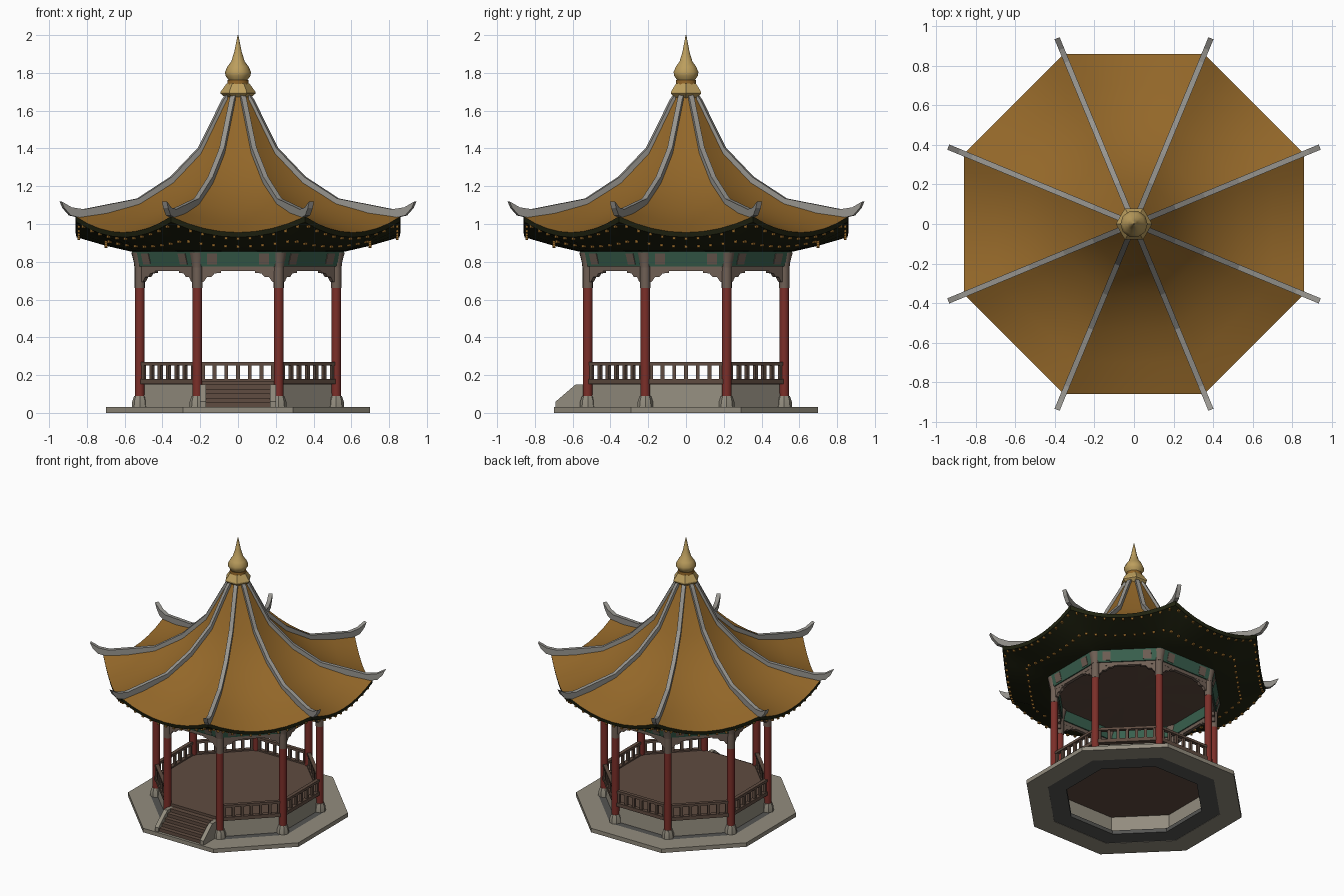
import bpy, bmesh, math
from mathutils import Matrix, Vector

if "Cube" in bpy.data.objects:
    bpy.data.objects.remove(bpy.data.objects["Cube"])

A8 = math.radians(22.5)
T, C = math.tan(A8), math.cos(A8)
SIDES = [Matrix.Rotation(k * math.pi / 4, 4, 'Z') for k in range(8)]   # local -y = outward
CORNERS = [Matrix.Rotation(A8 + k * math.pi / 4, 4, 'Z') for k in range(8)]  # local x = outward


def mat(name, r, g, b):
    m = bpy.data.materials.new(name)
    m.diffuse_color = (r, g, b, 1)
    m.use_nodes = True
    m.node_tree.nodes["Principled BSDF"].inputs["Base Color"].default_value = m.diffuse_color
    return m


ROOF = mat("amber_tile", .29, .135, .022)
RIDGE = mat("ridge_grey", .31, .30, .275)
GOLD = mat("pale_gold", .50, .34, .11)
DARK = mat("dark_soffit", .014, .016, .005)
RED = mat("column_red", .20, .028, .022)
GREEN = mat("beam_green", .04, .115, .075)
TAUPE = mat("carved_taupe", .16, .115, .09)
WOOD = mat("brown_wood", .115, .072, .052)
STONE = mat("warm_stone", .29, .265, .21)
SHADE = mat("dark_stone", .09, .09, .085)


def finish(name, bm, mats, smooth=None):
    bmesh.ops.remove_doubles(bm, verts=bm.verts, dist=1e-5)
    bmesh.ops.recalc_face_normals(bm, faces=bm.faces)
    me = bpy.data.meshes.new(name)
    bm.to_mesh(me)
    bm.free()
    for m in mats:
        me.materials.append(m)
    ob = bpy.data.objects.new(name, me)
    bpy.context.collection.objects.link(ob)
    if smooth:
        bpy.ops.object.select_all(action='DESELECT')
        ob.select_set(True)
        bpy.context.view_layer.objects.active = ob
        bpy.ops.object.shade_smooth_by_angle(angle=math.radians(smooth))
    return ob


def box(bm, M, c, s):
    bmesh.ops.create_cube(bm, size=1, matrix=M @ Matrix.Translation(c) @ Matrix.Diagonal((*s, 1)))


def prism(bm, M, pts, axis, lo, hi):
    """Extrude a 2D outline along axis 'x' (outline is y,z) or 'y' (outline is x,z)."""
    def P(p, d):
        return M @ Vector((d, p[0], p[1]) if axis == 'x' else (p[0], d, p[1]))
    a = [bm.verts.new(P(p, lo)) for p in pts]
    b = [bm.verts.new(P(p, hi)) for p in pts]
    n = len(pts)
    bm.faces.new(a)
    bm.faces.new(b[::-1])
    for i in range(n):
        j = (i + 1) % n
        bm.faces.new((a[i], b[i], b[j], a[j]))


def lathe(bm, prof, n, phase=0.0, closed=False, M=Matrix()):
    """Revolve (radius, z) points in n flat sides; cap the ends unless closed."""
    rings = [[bm.verts.new(M @ Vector((r * math.cos(phase + i * math.tau / n),
                                       r * math.sin(phase + i * math.tau / n), z)))
              for i in range(n)] for r, z in prof]
    for a, b in zip(rings, rings[1:] + ([rings[0]] if closed else [])):
        for i in range(n):
            bm.faces.new((a[i], a[(i + 1) % n], b[(i + 1) % n], b[i]))
    if not closed:
        bm.faces.new(rings[0])
        bm.faces.new(rings[-1])


def octa(name, prof, mats, closed=True):
    bm = bmesh.new()
    lathe(bm, [(a / C, z) for a, z in prof], 8, A8, closed)
    return finish(name, bm, mats)


# --- stone base, wall and floor
octa("base_slab", [(.56, 0), (.70, 0), (.70, .03), (.56, .03)], [STONE])
octa("inner_footing", [(.44, .002), (.56, .002), (.56, .03), (.44, .03)], [SHADE])
octa("plinth_wall", [(.47, .03), (.515, .03), (.505, .15), (.47, .15)], [STONE])
octa("floor", [(.515, .15), (.515, .17)], [WOOD], closed=False)

# --- front stairs with stone cheeks
bm = bmesh.new()
for i in range(5):
    h = .055 + i * .024
    box(bm, Matrix(), (0, -.595 + i * .016, .03 + (h - .03) / 2), (.34, .17 - i * .032, h - .03))
finish("stairs", bm, [WOOD])
bm = bmesh.new()
cheek = [(-.69, .03), (-.69, .06), (-.585, .15), (-.50, .15), (-.50, .03)]
for s in (-1, 1):
    prism(bm, Matrix(), cheek, 'x', s * .17, s * .2)
finish("stair_cheeks", bm, [STONE])

# --- columns with stone feet and carved heads
R = .563
parts = [("column_feet", [(.042, .03), (.040, .06), (.030, .09)], STONE),
         ("columns", [(.026, .09), (.026, .66)], RED),
         ("column_heads", [(.027, .66), (.027, .79)], TAUPE),
         ("column_capitals", [(.028, .77), (.032, .80), (.045, .85)], TAUPE)]
for name, prof, m in parts:
    bm = bmesh.new()
    for M in CORNERS:
        lathe(bm, prof, 8 if m == STONE else 12, A8, M=M @ Matrix.Translation((R, 0, 0)))
    finish(name, bm, [m], 35)

# --- beams, painted end plates, spandrel brackets
octa("lower_beam", [(.508, .75), (.532, .75), (.532, .775), (.508, .775)], [TAUPE])
octa("green_beam", [(.50, .775), (.54, .775), (.562, .855), (.50, .855)], [GREEN])
bm = bmesh.new()
for M in SIDES:
    for s in (-1, 1):
        prism(bm, M, [(-.538, .785), (-.545, .785), (-.563, .843), (-.555, .843)], 'x', s * .11, s * .165)
finish("painted_beam_plates", bm, [TAUPE])
bm = bmesh.new()
spandrel = [(.205, .755), (.09, .755), (.09, .742), (.125, .738), (.14, .72), (.165, .718), (.18, .695), (.205, .69)]
for M in SIDES:
    for s in (-1, 1):
        prism(bm, M, [(s * x, z) for x, z in spandrel], 'y', -.531, -.509)
finish("spandrel_brackets", bm, [TAUPE])

# --- railings on every side but the front
bm = bmesh.new()
for M in SIDES[1:]:
    box(bm, M, (0, -.52, .167), (.41, .03, .026))
    box(bm, M, (0, -.52, .26), (.41, .026, .018))
    for i in range(-3, 4):
        box(bm, M, (i * .062, -.52, .215), (.02, .018, .08))
finish("railings", bm, [WOOD])

# --- roof: one closed skin, rows of (apothem, z at the corners, sag at mid side)
rows = [(0, 1.70, 0), (.05, 1.69, 0), (.08, 1.635, 0), (.206, 1.375, .005), (.354, 1.22, .014),
        (.53, 1.11, .03), (.70, 1.063, .056), (.86, 1.04, .085),
        (.855, 1.01, .08), (.70, .915, .03), (.57, .86, .005), (.50, .855, 0), (0, .855, 0)]
N = 8
bm = bmesh.new()
for M in SIDES:
    grid = []
    for a, z, sag in rows:
        us = [-1 + 2 * j / N for j in range(N + 1)]
        grid.append([bm.verts.new(M @ Vector((u * a * T, -a, z - sag * (1 - u * u)))) for u in us])
    for i in range(len(rows) - 1):
        for j in range(N):
            f = bm.faces.new((grid[i][j], grid[i + 1][j], grid[i + 1][j + 1], grid[i][j + 1]))
            f.material_index = 0 if i < 7 else 1 if i < 11 else 2
finish("roof", bm, [ROOF, DARK, WOOD], 32)

# --- rafter ends: two rows of small blocks under the eaves
bm = bmesh.new()
for M in SIDES:
    for a, z, sag, n, s in ((.843, 1.002, .08, 11, .015), (.70, .912, .03, 9, .016)):
        for i in range(n):
            u = -.9 + 1.8 * i / (n - 1)
            box(bm, M, (u * a * T, -a, z - sag * (1 - u * u)), (s, s, s))
finish("rafter_ends", bm, [ROOF])

# --- hip ridges with upturned tips
top = [(.06, 1.69), (.08, 1.66), (.206, 1.405), (.354, 1.25), (.53, 1.135), (.82, 1.078), (.885, 1.088), (.94, 1.12)]
low = [(.925, 1.085), (.89, 1.045), (.82, 1.03), (.53, 1.095), (.345, 1.205), (.195, 1.365), (.06, 1.62)]
bm = bmesh.new()
for M in CORNERS:
    up = [[bm.verts.new(M @ Vector((x / C, s * .014, z))) for x, z in top + low] for s in (-1, 1)]
    n = len(up[0])
    for side in up:
        bm.faces.new(side)
    for i in range(n):
        j = (i + 1) % n
        bm.faces.new((up[0][i], up[0][j], up[1][j], up[1][i]))
finish("hip_ridges", bm, [RIDGE])

# --- finial
bm = bmesh.new()
lathe(bm, [(.055, 1.66), (.092, 1.69), (.092, 1.70), (.06, 1.745)], 6)
finish("finial_base", bm, [GOLD])
bm = bmesh.new()
lathe(bm, [(.058, 1.725), (.055, 1.762)], 10)
finish("finial_collar", bm, [ROOF], 40)
bm = bmesh.new()
lathe(bm, [(.05, 1.762), (.066, 1.785), (.069, 1.805), (.055, 1.835), (.036, 1.86), (.02, 1.91), (.002, 2.0)], 10)
finish("finial_spire", bm, [GOLD], 40)
